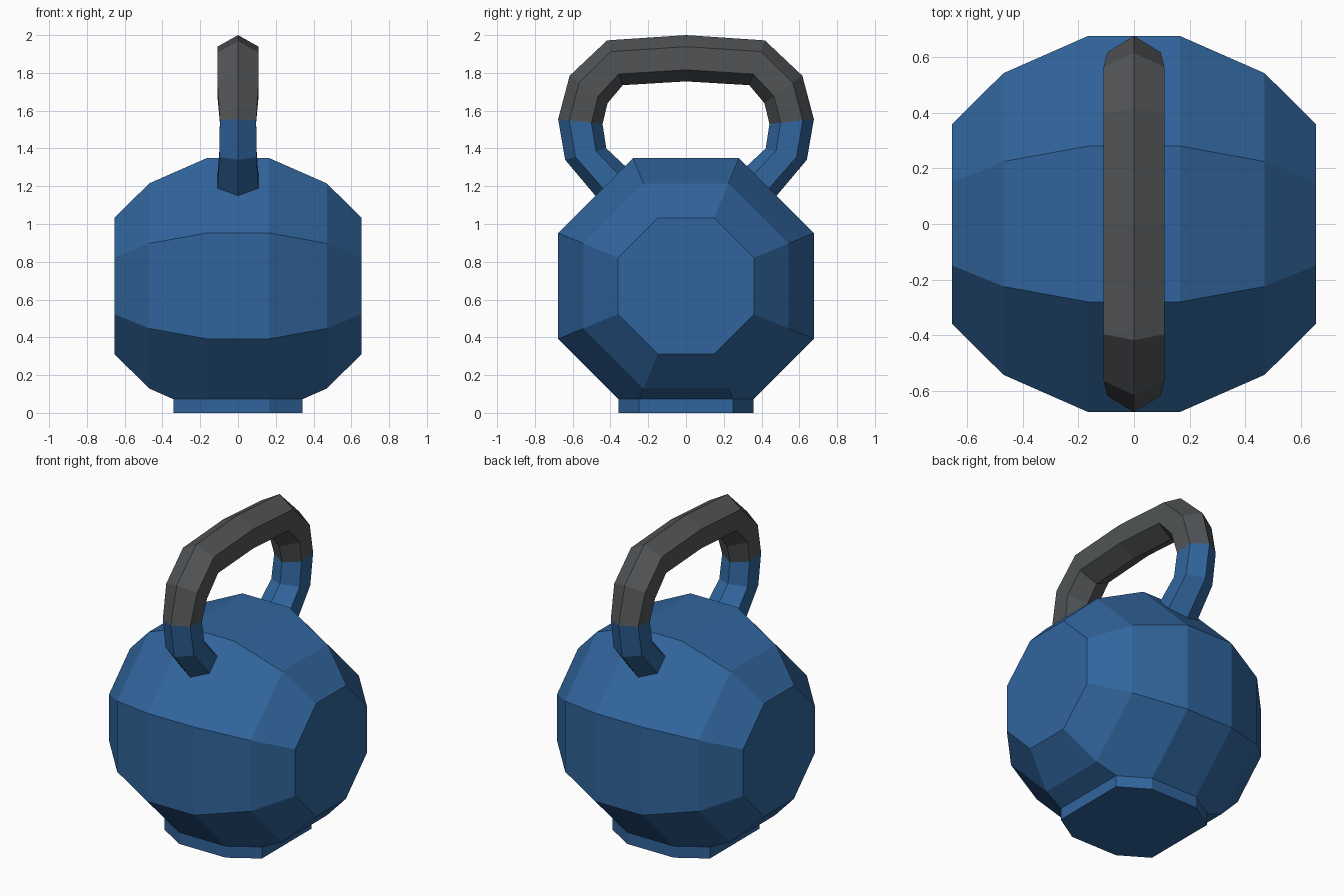
import bpy, bmesh, math

if "Cube" in bpy.data.objects:
    bpy.data.objects.remove(bpy.data.objects["Cube"])


def material(name, rgb):
    m = bpy.data.materials.new(name)
    m.diffuse_color = (*rgb, 1)
    m.use_nodes = True
    m.node_tree.nodes["Principled BSDF"].inputs["Base Color"].default_value = m.diffuse_color
    return m


blue = material("blue_paint", (0.030, 0.130, 0.335))
grey = material("dark_grey_grip", (0.082, 0.088, 0.093))


def loft(bm, rings, cap=True):
    """Skin a list of closed rings; returns the side faces of each segment."""
    vs = [[bm.verts.new(p) for p in r] for r in rings]
    n = len(vs[0])
    segs = [[bm.faces.new((a[i], a[(i + 1) % n], b[(i + 1) % n], b[i])) for i in range(n)]
            for a, b in zip(vs, vs[1:])]
    if cap:
        bm.faces.new(vs[0])
        bm.faces.new(vs[-1])
    return segs


def finish(bm, name, mats):
    bmesh.ops.recalc_face_normals(bm, faces=bm.faces[:])
    me = bpy.data.meshes.new(name)
    bm.to_mesh(me)
    bm.free()
    for m in mats:
        me.materials.append(m)
    ob = bpy.data.objects.new(name, me)
    bpy.context.collection.objects.link(ob)
    return ob


# Body: octagonal rings along x, sliced flat at the bottom
CZ, CUT = 0.672, 0.073
half = [(0.165, 0.677), (0.47, 0.543), (0.655, 0.36)]
profile = [(-x, a) for x, a in reversed(half)] + half
rings = []
for x, apothem in profile:
    r = apothem / math.cos(math.pi / 8)
    angles = [math.pi / 8 + i * math.pi / 4 for i in range(8)]
    rings.append([(x, r * math.cos(t), CZ + r * math.sin(t)) for t in angles])
bm = bmesh.new()
loft(bm, rings)
bmesh.ops.bisect_plane(bm, geom=bm.verts[:] + bm.edges[:] + bm.faces[:], dist=1e-5,
                       plane_co=(0, 0, CUT), plane_no=(0, 0, -1), clear_outer=True)

# Foot: the sliced outline extruded straight down to the ground
rim = [e for e in bm.edges if e.is_boundary]
ext = bmesh.ops.extrude_edge_only(bm, edges=rim)["geom"]
for v in ext:
    if isinstance(v, bmesh.types.BMVert):
        v.co.z = 0
bmesh.ops.contextual_create(bm, geom=[e for e in ext if isinstance(e, bmesh.types.BMEdge)])
finish(bm, "body_with_foot", [blue])

# Handle: hexagonal tube; each station = outer ridge (y,z), inner ridge (y,z), half width
stations = [
    ((0.000, 2.000), (0.000, 1.755), 0.109),
    ((0.418, 1.972), (0.335, 1.735), 0.109),
    ((0.616, 1.785), (0.415, 1.640), 0.109),
    ((0.677, 1.555), (0.442, 1.530), 0.096),
    ((0.640, 1.340), (0.422, 1.400), 0.099),
    ((0.480, 1.150), (0.315, 1.300), 0.108),
    ((0.390, 1.043), (0.225, 1.193), 0.110),
]


def hexagon(outer, inner, w, side):
    pts = [(0, 0), (w, 0.25), (w, 0.75), (0, 1), (-w, 0.75), (-w, 0.25)]
    return [(x, side * (outer[0] + (inner[0] - outer[0]) * t),
             outer[1] + (inner[1] - outer[1]) * t) for x, t in pts]


path = [hexagon(*s, -1) for s in reversed(stations[1:])] + [hexagon(*s, 1) for s in stations]
bm = bmesh.new()
segments = loft(bm, path)
# grey grip on the upper segments, blue on the lower legs
for i, seg in enumerate(segments):
    for f in seg:
        f.material_index = 1 if 3 <= i <= 8 else 0
finish(bm, "handle", [blue, grey])
